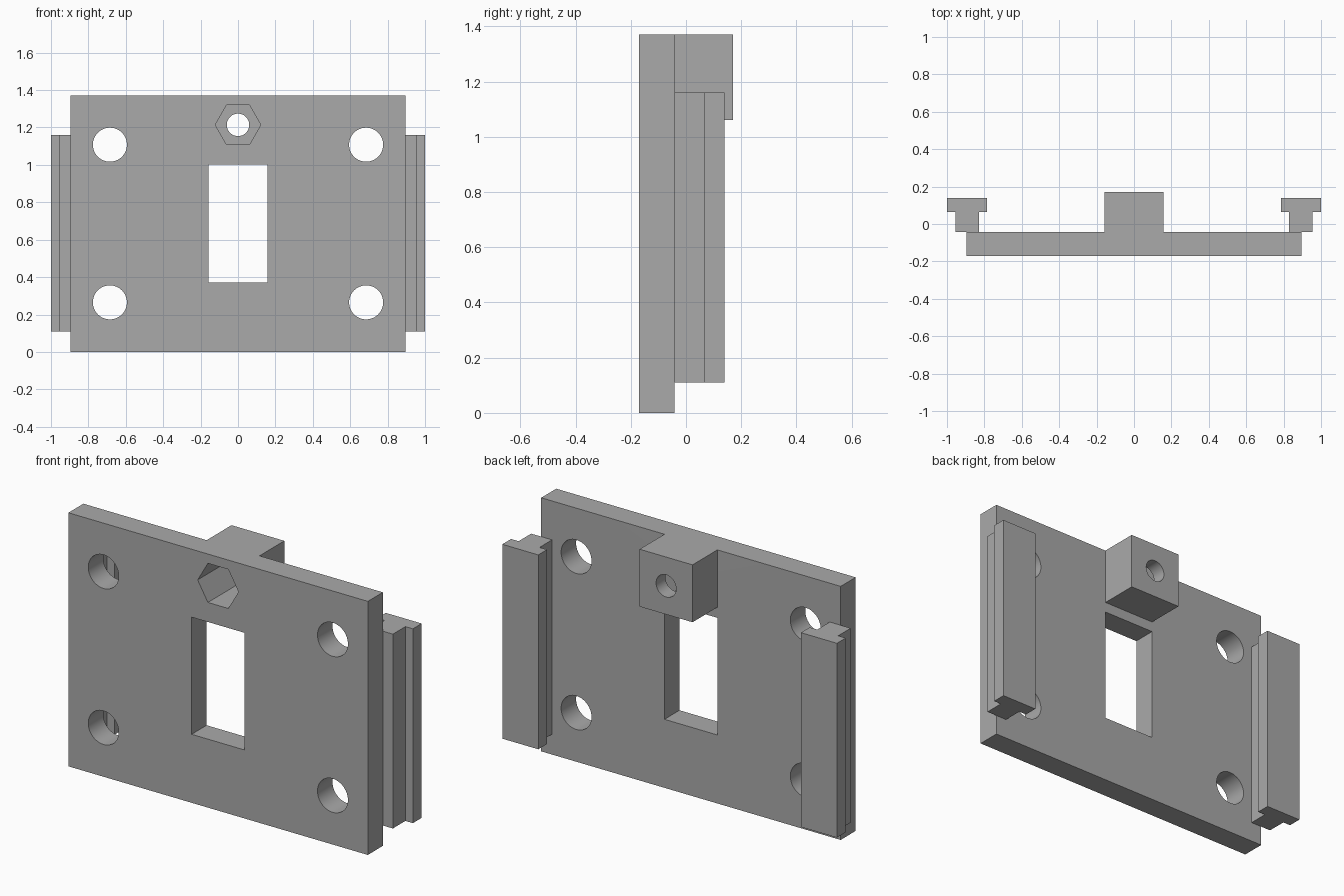
import bpy
import bmesh
import math
from mathutils import Matrix, Vector

cube = bpy.data.objects.get("Cube")
if cube:
    bpy.data.objects.remove(cube, do_unlink=True)

GREY = (0.4, 0.4, 0.4, 1.0)
grey = bpy.data.materials.new("plain_grey")
grey.use_nodes = True
grey.diffuse_color = GREY
grey.node_tree.nodes["Principled BSDF"].inputs["Base Color"].default_value = GREY


def make_object(name, bm):
    bmesh.ops.recalc_face_normals(bm, faces=bm.faces)
    mesh = bpy.data.meshes.new(name)
    bm.to_mesh(mesh)
    bm.free()
    mesh.materials.append(grey)
    obj = bpy.data.objects.new(name, mesh)
    bpy.context.collection.objects.link(obj)
    return obj


def box(name, low, high):
    low, high = Vector(low), Vector(high)
    bm = bmesh.new()
    bmesh.ops.create_cube(bm, size=1, matrix=Matrix.Translation((low + high) / 2)
                          @ Matrix.Diagonal((*(high - low), 1)))
    return make_object(name, bm)


def prism(name, x, z, radius, y0, y1, sides):
    """Regular prism running along y, with a corner pointing towards +x."""
    bm = bmesh.new()
    ring = [2 * math.pi * i / sides for i in range(sides)]
    base = bm.faces.new([bm.verts.new((x + radius * math.cos(a), y0,
                                       z + radius * math.sin(a))) for a in ring])
    ext = bmesh.ops.extrude_face_region(bm, geom=[base])["geom"]
    bmesh.ops.translate(bm, vec=(0, y1 - y0, 0),
                        verts=[v for v in ext if isinstance(v, bmesh.types.BMVert)])
    return make_object(name, bm)


def combine(target, tool, operation):
    tool.hide_render = True
    mod = target.modifiers.new(operation.lower(), "BOOLEAN")
    mod.operation = operation
    mod.solver = "EXACT"
    mod.object = tool
    bpy.context.view_layer.objects.active = target
    bpy.ops.object.modifier_apply(modifier=mod.name)
    bpy.data.objects.remove(tool, do_unlink=True)


FRONT, BACK, TOP = -0.17, -0.042, 1.37

# Mounting plate with the screw block on its back
plate = box("mounting_plate", (-0.895, FRONT, 0), (0.895, BACK, TOP))
combine(plate, box("screw_block", (-0.158, -0.1, 1.06), (0.158, 0.17, TOP)), "UNION")

# Central window
combine(plate, box("window_cutter", (-0.158, -0.3, 0.37), (0.158, 0.1, 1.003)), "DIFFERENCE")

# Corner holes
for x in (-0.685, 0.685):
    for z in (0.265, 1.108):
        combine(plate, prism("hole_cutter", x, z, 0.091, -0.3, 0.1, 48), "DIFFERENCE")

# Screw hole with a hexagonal nut pocket from the front
combine(plate, prism("screw_cutter", 0, 1.214, 0.06, -0.3, 0.3, 48), "DIFFERENCE")
combine(plate, prism("nut_cutter", 0, 1.214, 0.122, -0.3, 0.09, 6), "DIFFERENCE")

# T-shaped side rails
STEP, REAR = 0.065, 0.14
profile = [(0.83, BACK), (0.955, BACK), (0.955, STEP), (1.0, STEP),
           (1.0, REAR), (0.785, REAR), (0.785, STEP), (0.83, STEP)]
rails = []
for side, name in ((1, "left_rail"), (-1, "right_rail")):
    bm = bmesh.new()
    face = bm.faces.new([bm.verts.new((side * x, y, 0.11)) for x, y in profile])
    ext = bmesh.ops.extrude_face_region(bm, geom=[face])["geom"]
    bmesh.ops.translate(bm, vec=(0, 0, 1.05),
                        verts=[v for v in ext if isinstance(v, bmesh.types.BMVert)])
    rails.append(make_object(name, bm))

# Smooth hole walls, sharp edges elsewhere
bpy.ops.object.select_all(action="DESELECT")
plate.select_set(True)
bpy.context.view_layer.objects.active = plate
bpy.ops.object.shade_smooth_by_angle(angle=math.radians(30))
